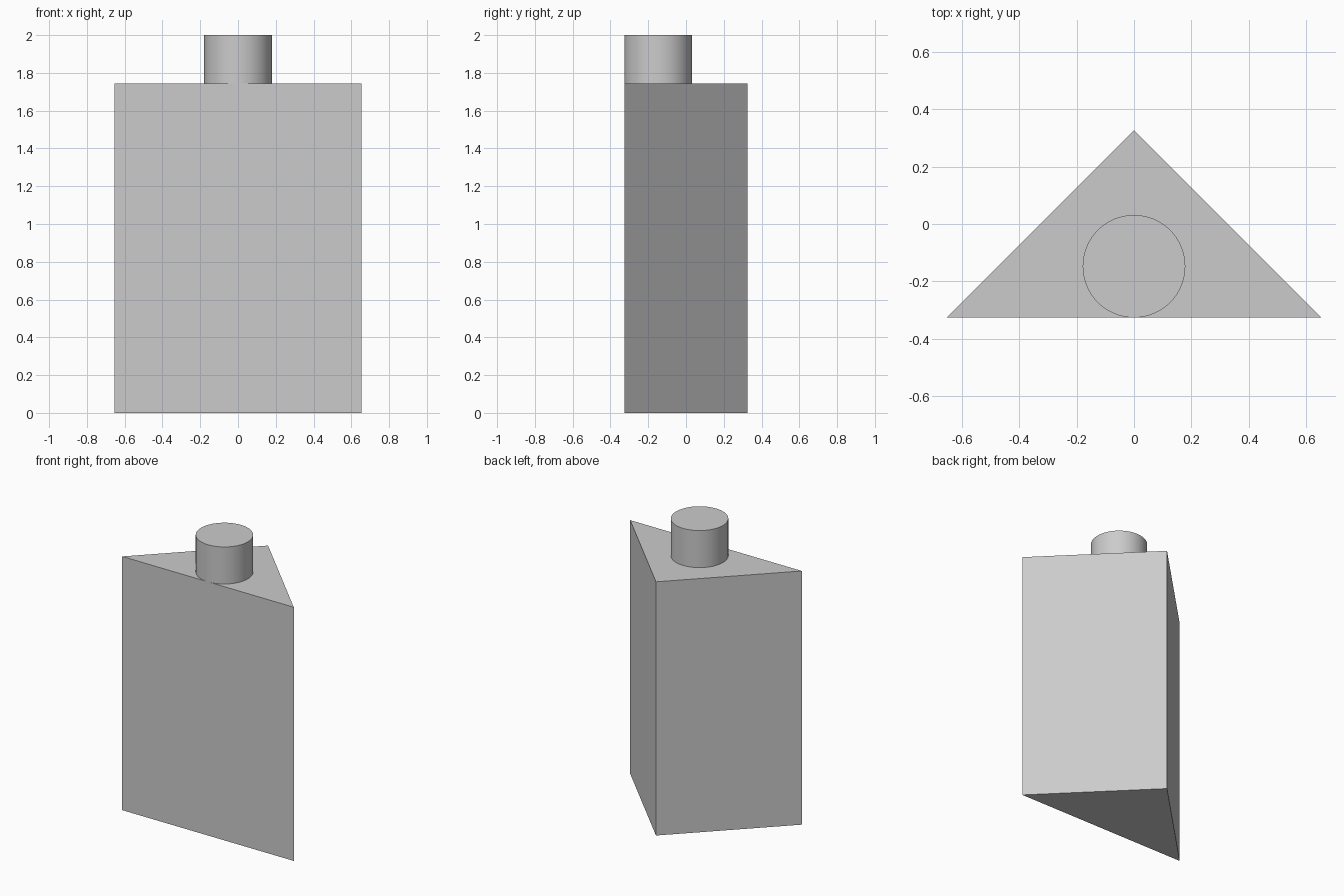
import bpy
import bmesh
import math

if "Cube" in bpy.data.objects:
    bpy.data.objects.remove(bpy.data.objects["Cube"], do_unlink=True)

HALF_WIDTH = 0.653
HALF_DEPTH = HALF_WIDTH / 2
BODY_TOP = 1.745
TOTAL_HEIGHT = 2.0
NECK_RADIUS = 0.179

# Single plain grey for the whole model
grey = bpy.data.materials.new("plain_grey")
grey.use_nodes = True
colour = (0.6, 0.6, 0.6, 1.0)
grey.diffuse_color = colour
grey.node_tree.nodes["Principled BSDF"].inputs["Base Color"].default_value = colour


def extruded_profile(name, outline, height):
    """Extrude a flat counter-clockwise outline straight up."""
    bm = bmesh.new()
    base = bm.faces.new([bm.verts.new((x, y, 0)) for x, y in outline])
    result = bmesh.ops.extrude_face_region(bm, geom=[base], use_keep_orig=True)
    top = [v for v in result["geom"] if isinstance(v, bmesh.types.BMVert)]
    bmesh.ops.translate(bm, vec=(0, 0, height), verts=top)
    bmesh.ops.recalc_face_normals(bm, faces=bm.faces)
    mesh = bpy.data.meshes.new(name)
    bm.to_mesh(mesh)
    bm.free()
    obj = bpy.data.objects.new(name, mesh)
    bpy.context.collection.objects.link(obj)
    mesh.materials.append(grey)
    return obj


# Triangular body, flat side to the front
extruded_profile("triangular_body",
                 [(-HALF_WIDTH, -HALF_DEPTH), (HALF_WIDTH, -HALF_DEPTH), (0, HALF_DEPTH)],
                 BODY_TOP)

# Round neck, touching the front edge of the body
neck_height = TOTAL_HEIGHT - BODY_TOP
bpy.ops.mesh.primitive_cylinder_add(
    vertices=64, radius=NECK_RADIUS, depth=neck_height,
    location=(0, NECK_RADIUS - HALF_DEPTH, BODY_TOP + neck_height / 2))
neck = bpy.context.object
neck.name = "round_neck"
neck.data.materials.append(grey)
bpy.ops.object.shade_smooth_by_angle(angle=math.radians(30))
